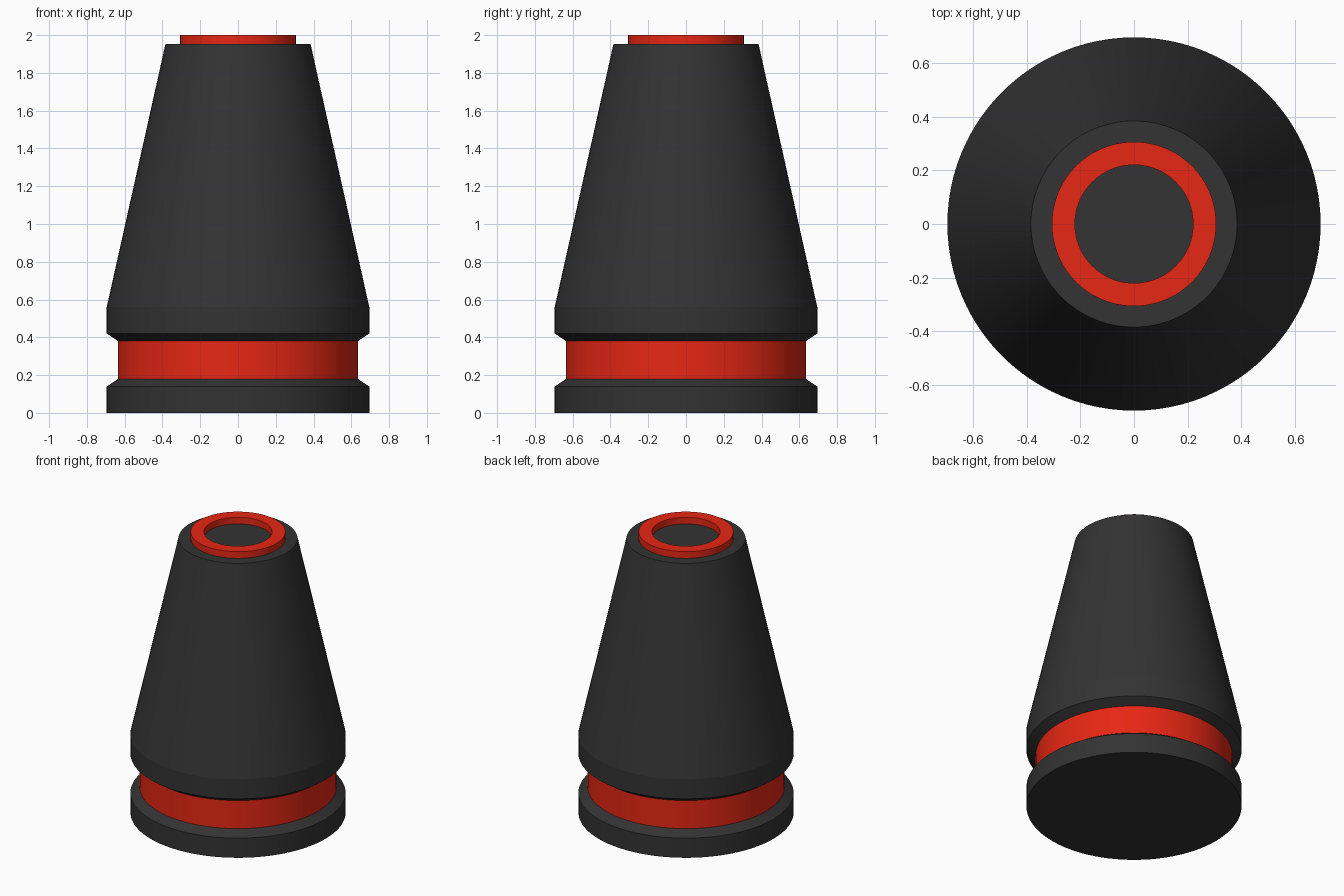
import bpy, bmesh, math

if "Cube" in bpy.data.objects:
    bpy.data.objects.remove(bpy.data.objects["Cube"])

SIDES = 96


def material(name, rgb):
    m = bpy.data.materials.new(name)
    m.diffuse_color = (*rgb, 1)
    m.use_nodes = True
    m.node_tree.nodes["Principled BSDF"].inputs["Base Color"].default_value = m.diffuse_color
    return m


def lathe(name, profile, mat, closed=False):
    """Spin an (r, z) profile about z; r = 0 ends make the caps."""
    bm = bmesh.new()
    vs = [bm.verts.new((r, 0, z)) for r, z in profile]
    es = [bm.edges.new(p) for p in zip(vs, vs[1:])]
    if closed:
        es.append(bm.edges.new((vs[-1], vs[0])))
    bmesh.ops.spin(bm, geom=vs + es, cent=(0, 0, 0), axis=(0, 0, 1),
                   angle=math.tau, steps=SIDES, use_duplicate=False)
    bmesh.ops.remove_doubles(bm, verts=bm.verts, dist=1e-5)
    bmesh.ops.recalc_face_normals(bm, faces=bm.faces)
    me = bpy.data.meshes.new(name)
    bm.to_mesh(me)
    bm.free()
    ob = bpy.data.objects.new(name, me)
    bpy.context.collection.objects.link(ob)
    me.materials.append(mat)
    bpy.ops.object.select_all(action='DESELECT')
    ob.select_set(True)
    bpy.context.view_layer.objects.active = ob
    bpy.ops.object.shade_smooth_by_angle(angle=math.radians(10))
    return ob


black = material("black", (0.033, 0.033, 0.033))
red = material("red", (0.8, 0.02, 0.007))

R, GROOVE, TOP = 0.695, 0.635, 1.953

# Base disc with chamfered upper rim
lathe("base", [(0, 0), (R, 0), (R, 0.14), (GROOVE, 0.18), (0, 0.18)], black)

# Recessed red band
lathe("band", [(0, 0.18), (GROOVE, 0.18), (GROOVE, 0.38), (0, 0.38)], red)

# Tapered body
lathe("body", [(0, 0.38), (GROOVE, 0.38), (R, 0.42), (R, 0.56),
               (0.384, TOP), (0, TOP)], black)

# Raised ring on the top face
lathe("top_ring", [(0.22, TOP), (0.306, TOP), (0.306, 2), (0.22, 2)], red, closed=True)
